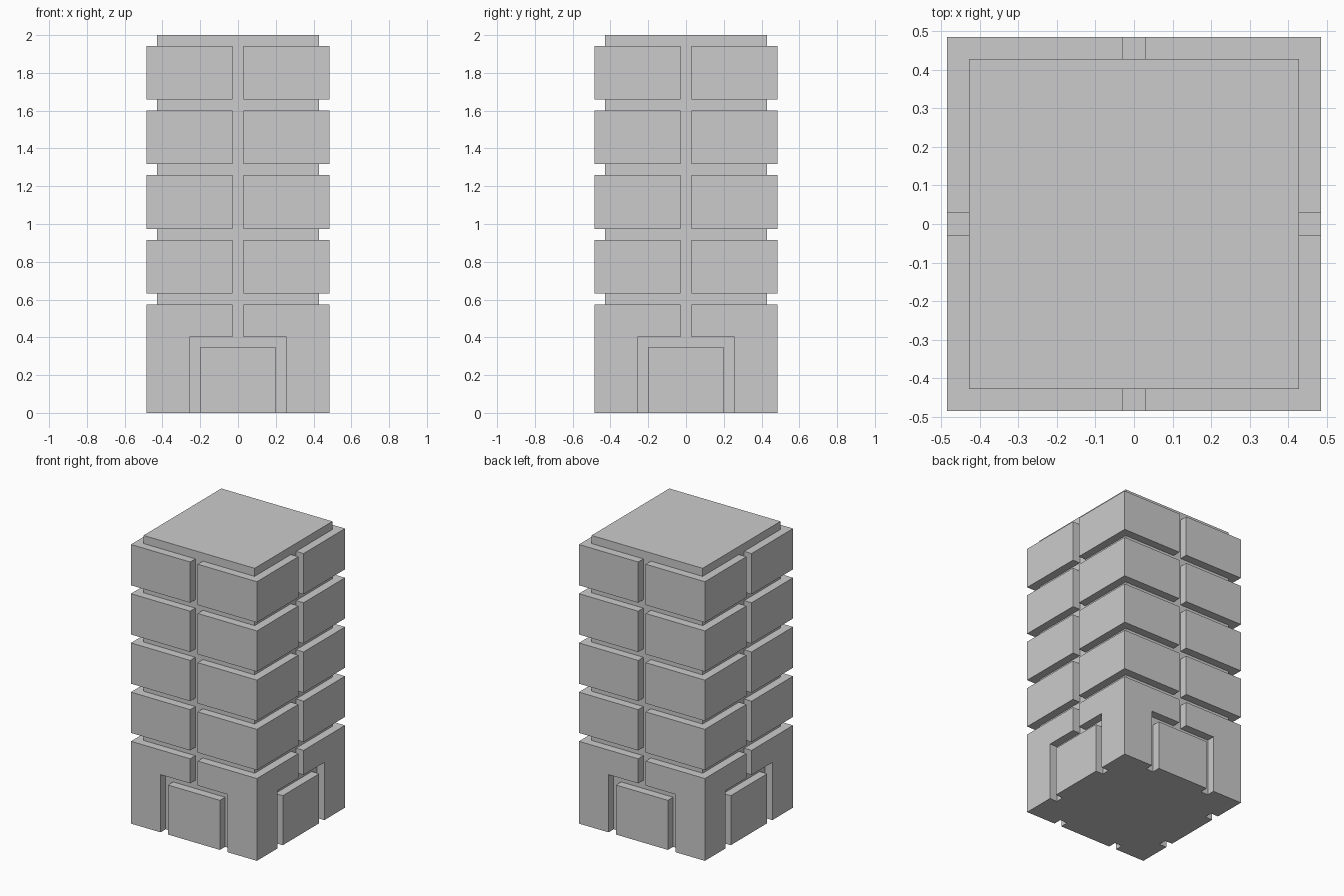
import bpy, bmesh
from math import pi
from mathutils import Matrix

if "Cube" in bpy.data.objects:
    bpy.data.objects.remove(bpy.data.objects["Cube"])

CORE, OUTER = 0.428, 0.485      # half widths of the shaft and the cladding
SLOT, RECESS, DOOR = 0.029, 0.257, 0.2   # half widths of seam, doorway, door


def prism(name, profile, z0, z1, turn=0):
    """Extrude an xy outline from z0 to z1, turned about z in quarter turns."""
    bm = bmesh.new()
    face = bm.faces.new([bm.verts.new((x, y, z0)) for x, y in profile])
    ext = bmesh.ops.extrude_face_region(bm, geom=[face], use_keep_orig=True)
    top = [v for v in ext["geom"] if isinstance(v, bmesh.types.BMVert)]
    bmesh.ops.translate(bm, verts=top, vec=(0, 0, z1 - z0))
    bmesh.ops.rotate(bm, verts=bm.verts, matrix=Matrix.Rotation(turn * pi / 2, 3, 'Z'))
    bmesh.ops.recalc_face_normals(bm, faces=bm.faces)
    mesh = bpy.data.meshes.new(name)
    bm.to_mesh(mesh)
    bm.free()
    obj = bpy.data.objects.new(name, mesh)
    bpy.context.collection.objects.link(obj)
    return obj


def rect(x0, x1, y0, y1):
    return [(x0, y0), (x1, y0), (x1, y1), (x0, y1)]


def corner(gap):
    """L-shaped outline wrapping one corner of the shaft."""
    return [(gap, CORE), (CORE, CORE), (CORE, gap),
            (OUTER, gap), (OUTER, OUTER), (gap, OUTER)]


# Central shaft
prism("shaft", rect(-CORE, CORE, -CORE, CORE), 0, 2)

for t in range(4):
    # Ground-floor corner with doorway cut back, and the stone above it
    prism(f"base_corner_{t}", corner(RECESS), 0, 0.402, t)
    prism(f"base_lintel_{t}", corner(SLOT), 0.402, 0.573, t)
    # Door panel
    prism(f"door_{t}", rect(-DOOR, DOOR, -OUTER, -CORE), 0, 0.345, t)
    # Upper courses of corner stones
    for i in range(4):
        z = 0.6315 + i * 0.3427
        prism(f"corner_stone_{i}_{t}", corner(SLOT), z, z + 0.284, t)
